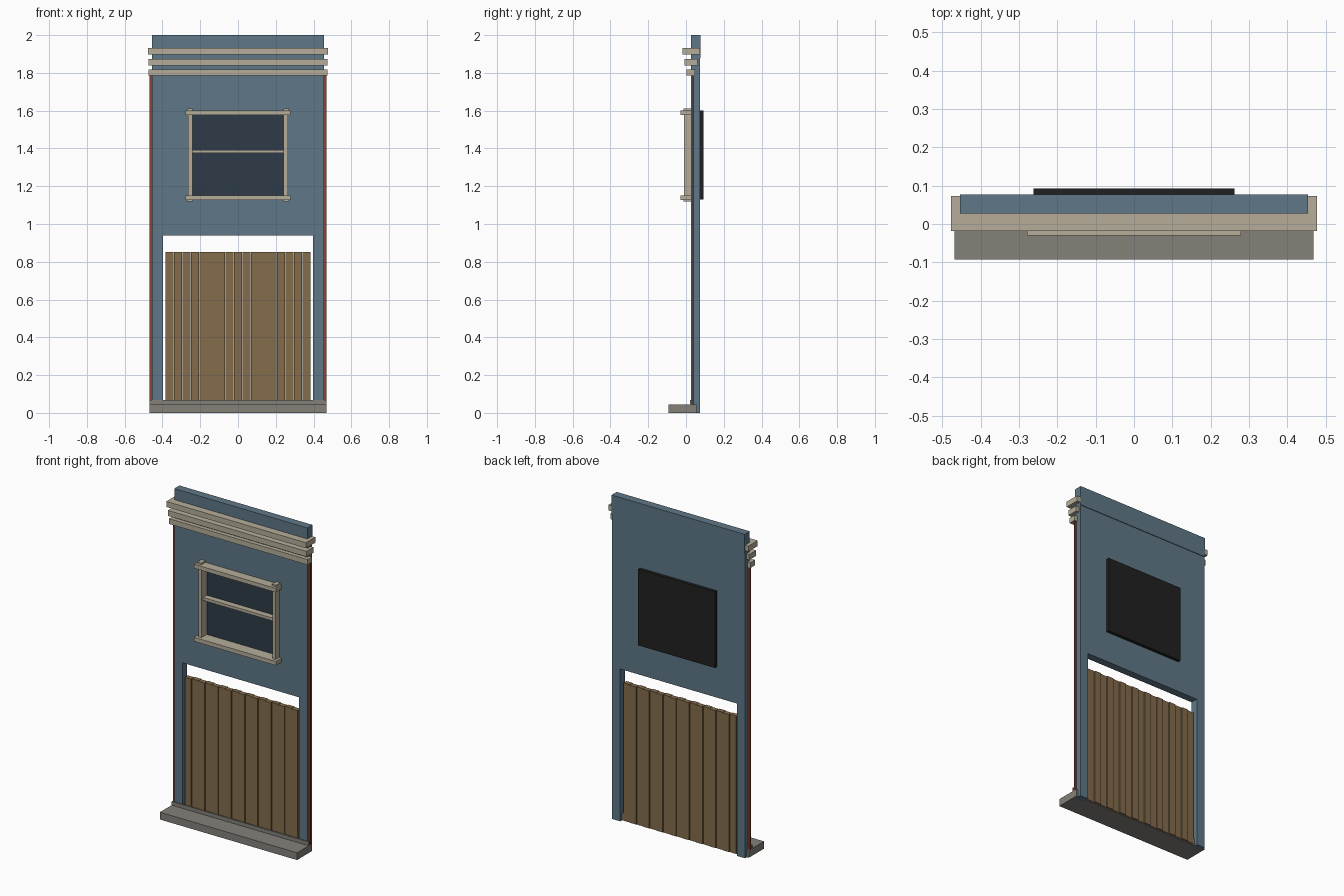
import bpy, bmesh

if "Cube" in bpy.data.objects:
    bpy.data.objects.remove(bpy.data.objects["Cube"])


def linear(h):
    c = [int(h[i:i + 2], 16) / 255 for i in (0, 2, 4)]
    return [v / 12.92 if v <= 0.04045 else ((v + 0.055) / 1.055) ** 2.4 for v in c] + [1.0]


def material(name, h):
    m = bpy.data.materials.new(name)
    m.diffuse_color = linear(h)
    m.use_nodes = True
    m.node_tree.nodes["Principled BSDF"].inputs["Base Color"].default_value = m.diffuse_color
    return m


BLUE = material("slate_blue_paint", "5F7887")
BEIGE = material("beige_trim", "B6AE9A")
STONE = material("grey_stone", "85817A")
WOOD = material("brown_wood", "836C4B")
GLASS = material("dark_glass", "2D3B47")
BLACK = material("black_backing", "202022")
RED = material("brick_red", "8C4233")


def finish(name, bm, mat):
    bmesh.ops.recalc_face_normals(bm, faces=bm.faces)
    me = bpy.data.meshes.new(name)
    bm.to_mesh(me)
    bm.free()
    me.materials.append(mat)
    ob = bpy.data.objects.new(name, me)
    bpy.context.collection.objects.link(ob)
    return ob


def box(name, mat, x, y, z):
    """Box from (min, max) ranges on each axis."""
    bm = bmesh.new()
    bmesh.ops.create_cube(bm, size=1)
    for v in bm.verts:
        v.co = [r[0] + (c + 0.5) * (r[1] - r[0]) for c, r in zip(v.co, (x, y, z))]
    return finish(name, bm, mat)


def wall(name, mat, xs, zs, y, is_hole):
    """Extruded wall panel made from a cell grid with openings left out."""
    bm = bmesh.new()
    g = [[bm.verts.new((x, y[0], z)) for z in zs] for x in xs]
    for i in range(len(xs) - 1):
        for k in range(len(zs) - 1):
            cx, cz = (xs[i] + xs[i + 1]) / 2, (zs[k] + zs[k + 1]) / 2
            if not is_hole(cx, cz):
                bm.faces.new((g[i][k], g[i + 1][k], g[i + 1][k + 1], g[i][k + 1]))
    bmesh.ops.delete(bm, geom=[v for v in bm.verts if not v.link_faces], context='VERTS')
    ext = bmesh.ops.extrude_face_region(bm, geom=bm.faces[:], use_keep_orig=True)
    moved = [e for e in ext["geom"] if isinstance(e, bmesh.types.BMVert)]
    bmesh.ops.translate(bm, verts=moved, vec=(0, y[1] - y[0], 0))
    return finish(name, bm, mat)


# Wall with door and window openings, and the slightly thicker parapet
wall("wall", BLUE, [-0.454, -0.398, -0.262, 0.262, 0.398, 0.454],
     [0, 0.94, 1.13, 1.6, 1.88], (0.027, 0.073),
     lambda x, z: (z < 0.94 and abs(x) < 0.398) or (1.13 < z < 1.6 and abs(x) < 0.262))
box("parapet", BLUE, (-0.454, 0.454), (0.027, 0.077), (1.88, 2.0))

# Three stepped cornice mouldings
for n, (w, y0, y1, z0, z1) in enumerate([(0.477, -0.018, 0.073, 1.898, 1.932),
                                         (0.473, -0.008, 0.06, 1.84, 1.874),
                                         (0.473, 0.003, 0.047, 1.786, 1.819)]):
    box(f"cornice_{n + 1}", BEIGE, (-w, w), (y0, y1), (z0, z1))

# Window: posts, head, sill, cross bar, glass and rear backing
for side, s in (("left", -1), ("right", 1)):
    box(f"window_post_{side}", BEIGE, sorted((s * 0.242, s * 0.264)), (-0.01, 0.05), (1.14, 1.59))
    for end, z in (("top", (1.58, 1.612)), ("bottom", (1.118, 1.15))):
        box(f"post_cap_{side}_{end}", BEIGE, sorted((s * 0.241, s * 0.269)), (-0.013, 0.027), z)
    # Narrow brick strip along each side edge
    box(f"brick_strip_{side}", RED, sorted((s * 0.453, s * 0.468)), (0.035, 0.042), (0.04, 1.79))
box("window_head", BEIGE, (-0.279, 0.279), (-0.03, 0.027), (1.577, 1.602))
box("window_sill", BEIGE, (-0.279, 0.279), (-0.03, 0.027), (1.126, 1.151))
box("head_lining", BEIGE, (-0.26, 0.26), (0.02, 0.05), (1.577, 1.599))
box("sill_lining", BEIGE, (-0.26, 0.26), (0.02, 0.05), (1.131, 1.151))
box("window_cross_bar", BEIGE, (-0.243, 0.243), (0.005, 0.045), (1.375, 1.393))
box("window_glass", GLASS, (-0.25, 0.25), (0.042, 0.048), (1.14, 1.59))
box("window_backing", BLACK, (-0.262, 0.262), (0.072, 0.0925), (1.13, 1.6))

# Door of upright planks, alternately set forward and back
COUNT, HALF = 17, 0.386
pitch = 2 * HALF / COUNT
for i in range(COUNT):
    x0 = -HALF + i * pitch
    d = 0.006 * (i % 2)
    box(f"door_plank_{i + 1}", WOOD, (x0 + 0.001, x0 + pitch - 0.001),
        (0.031 + d, 0.06 + d), (0.005, 0.853))

# Stone step and its low curb
box("step", STONE, (-0.468, 0.468), (-0.0925, 0.055), (0, 0.045))
box("curb", STONE, (-0.468, 0.468), (0.021, 0.029), (0.04, 0.068))
